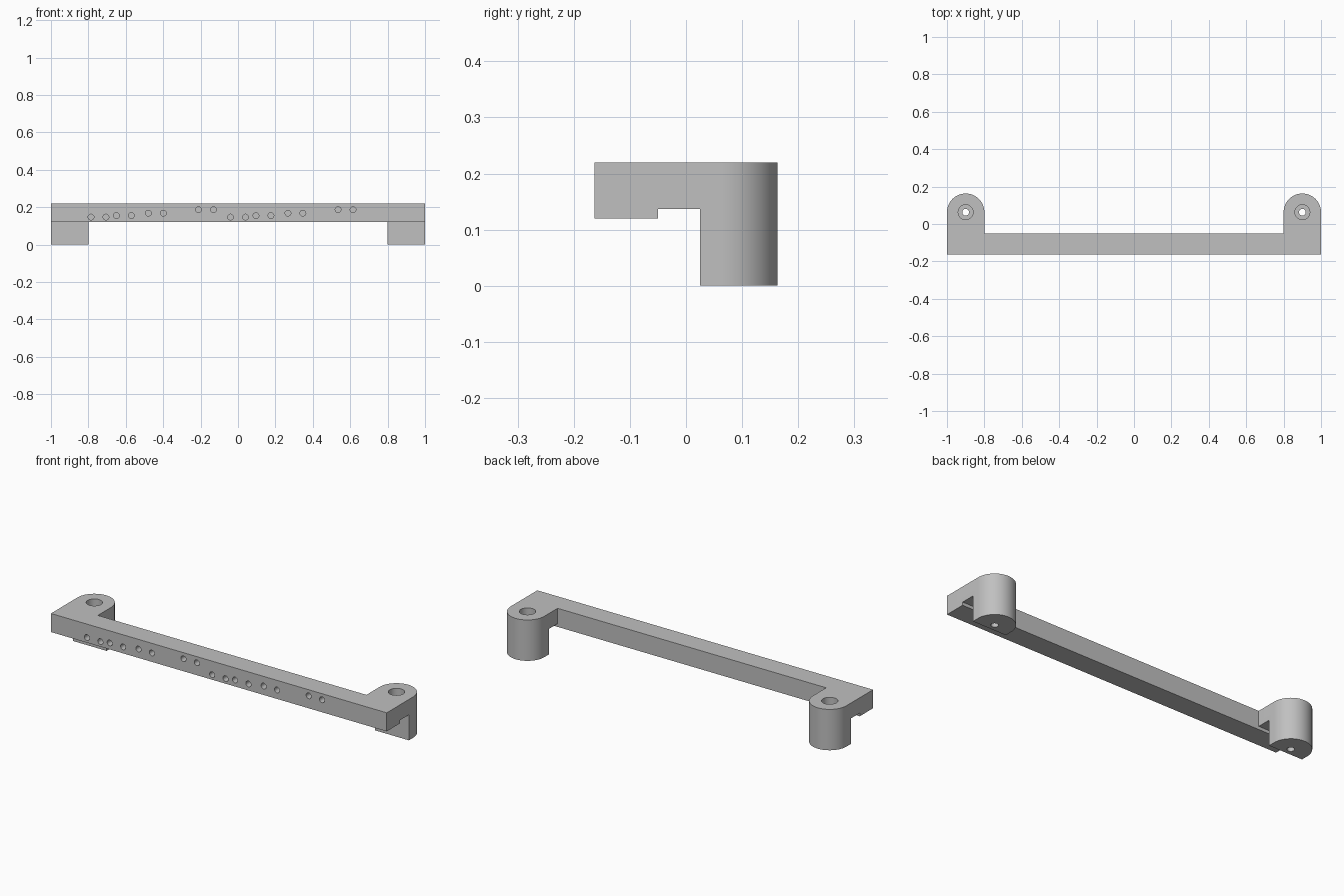
import bpy, bmesh, math
from mathutils import Matrix, Vector

if "Cube" in bpy.data.objects:
    bpy.data.objects.remove(bpy.data.objects["Cube"], do_unlink=True)

TOP, BAR_BOTTOM, ARM_BOTTOM = 0.22, 0.12, 0.137
FRONT, BAR_BACK, POST_FRONT = -0.163, -0.05, 0.025
ARM_X, ARM_R, POST_Y = 0.9, 0.1, 0.063

grey = bpy.data.materials.new("plain grey")
grey.use_nodes = True
colour = (0.53, 0.53, 0.53, 1)
grey.diffuse_color = colour
grey.node_tree.nodes["Principled BSDF"].inputs["Base Color"].default_value = colour


def make_object(name, bm):
    bmesh.ops.recalc_face_normals(bm, faces=bm.faces)
    mesh = bpy.data.meshes.new(name)
    bm.to_mesh(mesh)
    bm.free()
    mesh.materials.append(grey)
    ob = bpy.data.objects.new(name, mesh)
    bpy.context.collection.objects.link(ob)
    return ob


def prism(name, points, direction):
    bm = bmesh.new()
    face = bm.faces.new([bm.verts.new(p) for p in points])
    ext = bmesh.ops.extrude_face_region(bm, geom=[face])["geom"]
    verts = [v for v in ext if isinstance(v, bmesh.types.BMVert)]
    bmesh.ops.translate(bm, verts=verts, vec=direction)
    return make_object(name, bm)


def drills(name, centres, radius, depth, along_y=False, segments=32):
    bm = bmesh.new()
    turn = Matrix.Rotation(math.pi / 2, 4, "X") if along_y else Matrix()
    for c in centres:
        bmesh.ops.create_cone(bm, cap_ends=True, segments=segments, radius1=radius,
                              radius2=radius, depth=depth,
                              matrix=Matrix.Translation(c) @ turn)
    return make_object(name, bm)


# Plan outline: long bar with a round-ended arm at each end
def arm_end(cx):
    steps = 32
    return [(cx + ARM_R * math.cos(math.pi * i / steps),
             POST_Y + ARM_R * math.sin(math.pi * i / steps), 0) for i in range(steps + 1)]


outline = [(-1, FRONT, 0), (1, FRONT, 0)] + arm_end(ARM_X)
outline += [(0.8, BAR_BACK, 0), (-0.8, BAR_BACK, 0)] + arm_end(-ARM_X)
body = prism("mounting_bar", outline, Vector((0, 0, TOP)))

# Stepped clearance under the bar and arms, leaving the posts
step = [(-2, FRONT - 1, -1), (-2, POST_FRONT, -1), (-2, POST_FRONT, ARM_BOTTOM),
        (-2, BAR_BACK, ARM_BOTTOM), (-2, BAR_BACK, BAR_BOTTOM), (-2, FRONT - 1, BAR_BOTTOM)]
cutters = [prism("clearance_cutter", step, Vector((4, 0, 0)))]

# Screw holes with a wide upper recess in both posts
posts = [Vector((s * ARM_X, POST_Y, 0)) for s in (-1, 1)]
floor = 0.125
cutters.append(drills("recess_cutter", [p + Vector((0, 0, floor + 0.1)) for p in posts], 0.04, 0.2))
cutters.append(drills("screw_cutter", posts, 0.018, 1))

# Two groups of paired blind holes along the front
pairs = [(-0.786, 0.147), (-0.65, 0.155), (-0.479, 0.168), (-0.211, 0.187)]
centres = [Vector((x + group + pair, FRONT, z)) for group in (0, 0.746)
           for x, z in pairs for pair in (0, 0.08)]
cutters.append(drills("front_hole_cutter", centres, 0.0155, 0.16, True, 24))

for cutter in cutters:
    mod = body.modifiers.new(cutter.name, "BOOLEAN")
    mod.operation, mod.solver, mod.object = "DIFFERENCE", "EXACT", cutter

# Bake the cuts and drop the cutters
bpy.context.view_layer.update()
result = bpy.data.meshes.new_from_object(body.evaluated_get(bpy.context.evaluated_depsgraph_get()))
body.modifiers.clear()
body.data = result
for cutter in cutters:
    bpy.data.objects.remove(cutter, do_unlink=True)

bpy.ops.object.select_all(action="DESELECT")
body.select_set(True)
bpy.context.view_layer.objects.active = body
bpy.ops.object.shade_smooth_by_angle(angle=math.radians(30))
